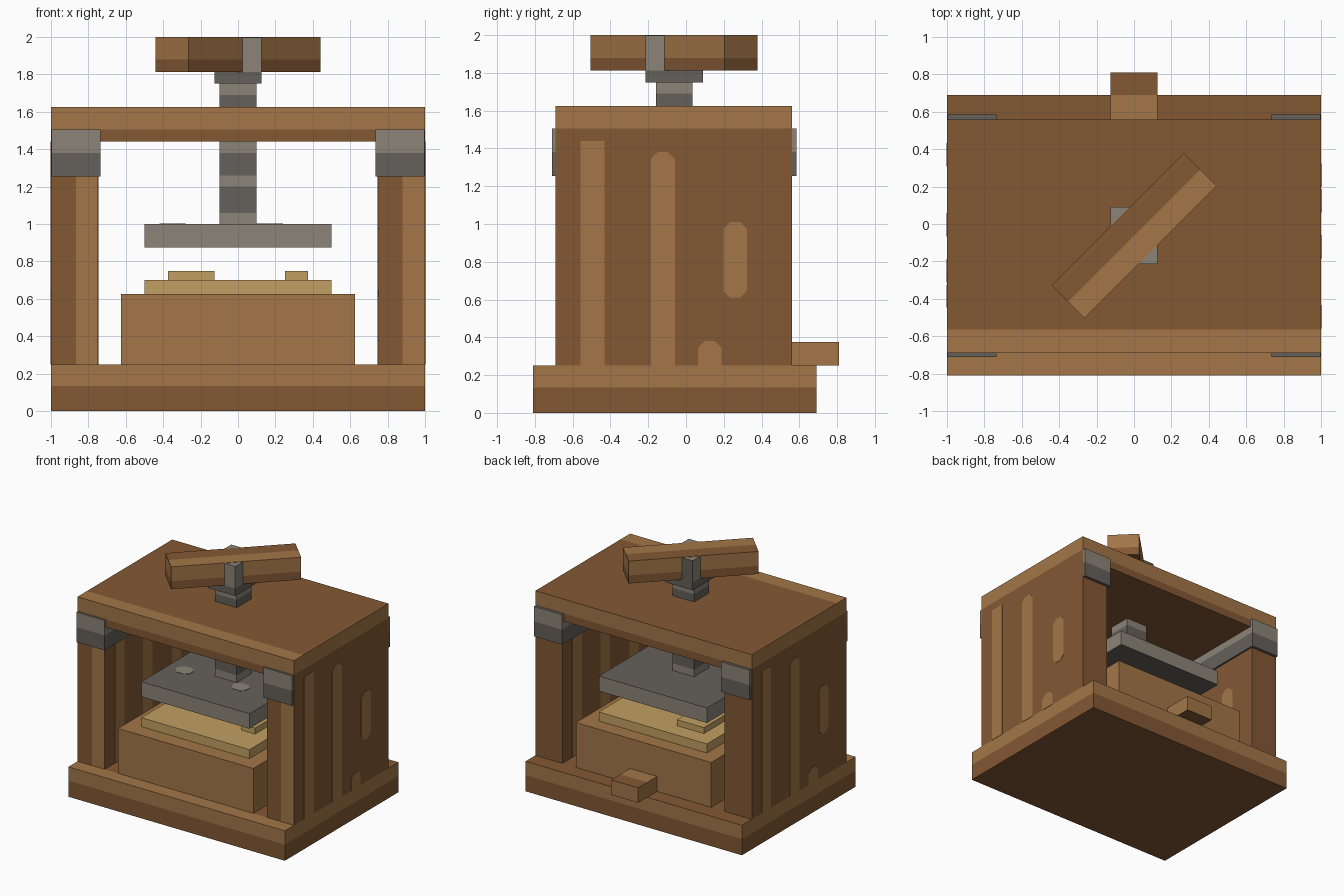
import bpy, bmesh, math
from mathutils import Matrix, Vector

if "Cube" in bpy.data.objects:
    bpy.data.objects.remove(bpy.data.objects["Cube"])


def material(name, rgb):
    lin = [((c / 255 + 0.055) / 1.055) ** 2.4 for c in rgb] + [1]
    m = bpy.data.materials.new(name)
    m.use_nodes = True
    m.diffuse_color = lin
    m.node_tree.nodes["Principled BSDF"].inputs["Base Color"].default_value = lin
    return m


light_wood = material("light_wood", (163, 118, 72))
dark_wood = material("dark_wood", (131, 88, 52))
light_metal = material("light_metal", (139, 132, 120))
dark_metal = material("dark_metal", (101, 96, 90))
wax = material("pale_wax", (193, 159, 98))
WOOD, METAL = (light_wood, dark_wood), (light_metal, dark_metal)
CY = -0.0625  # centre line of the press from front to back


def finish(name, bm, mats):
    me = bpy.data.meshes.new(name)
    bm.to_mesh(me)
    bm.free()
    for m in mats:
        me.materials.append(m)
    ob = bpy.data.objects.new(name, me)
    bpy.context.collection.objects.link(ob)
    return ob


def box(name, xs, ys, zs, mats, cuts=(), rule=None):
    """Box sliced at (axis, position) cuts; rule(centre, normal) is true for the dark tone."""
    lo, hi = (Vector(v) for v in zip(xs, ys, zs))
    bm = bmesh.new()
    bmesh.ops.create_cube(bm, size=1)
    for v in bm.verts:
        v.co = (lo + hi) / 2 + v.co * (hi - lo)
    for axis, pos in cuts:
        n = Vector((0, 0, 0))
        n[axis] = 1
        bmesh.ops.bisect_plane(bm, geom=bm.verts[:] + bm.edges[:] + bm.faces[:],
                               plane_co=n * pos, plane_no=n)
    bm.normal_update()
    for f in bm.faces:
        f.material_index = int(bool(rule and rule(f.calc_center_median(), f.normal)))
    return finish(name, bm, mats)


def inlay(name, size, low_cut, high_cut, matrix, mat):
    """Thin plate with optionally clipped bottom and top corners."""
    w, h, c = size[0] / 2, size[1] / 2, 0.035
    pts = []
    for sx, sy in ((-1, -1), (1, -1), (1, 1), (-1, 1)):
        if low_cut if sy < 0 else high_cut:
            pair = [(sx * w, sy * (h - c)), (sx * (w - c), sy * h)]
            pts += pair if sx * sy > 0 else pair[::-1]
        else:
            pts.append((sx * w, sy * h))
    bm = bmesh.new()
    # corner order does not depend on winding: normals are recalculated below
    pts.sort(key=lambda p: math.atan2(p[1] / h, p[0] / w))
    face = bm.faces.new([bm.verts.new((x, y, -0.003)) for x, y in pts])
    ext = bmesh.ops.extrude_face_region(bm, geom=[face])
    for v in ext["geom"]:
        if isinstance(v, bmesh.types.BMVert):
            v.co.z += 0.006
    bmesh.ops.recalc_face_normals(bm, faces=bm.faces)
    bm.transform(matrix)
    return finish(name, bm, [mat])


# Base and lid: light upper edge band, light strip along the front of the top
box("base", (-1, 1), (-0.81, 0.69), (0, 0.25), WOOD, [(2, 0.135), (1, -0.69)],
    lambda c, n: c.z < 0.135 or (n.z > 0.5 and c.y > -0.69))
box("lid", (-1, 1), (-0.69, 0.56), (1.44, 1.625), WOOD, [(2, 1.505), (1, -0.565)],
    lambda c, n: c.z < 1.505 or (n.z > 0.5 and c.y > -0.565))

# Side walls with two-tone front edge, metal bracket and grain inlays
grain = [  # y, z bottom, z top, clipped bottom, clipped top
    (-0.495, 0.25, 1.44, False, False),
    (-0.122, 0.25, 1.38, False, True),
    (0.125, 0.25, 0.38, False, True),
    (0.26, 0.61, 1.01, True, True),
]
upright = Matrix(((0, 0, 1, 0), (1, 0, 0, 0), (0, 1, 0, 0), (0, 0, 0, 1)))
for side, s, split in (("left", 1, 0.88), ("right", -1, -0.865)):
    box(side + "_wall", sorted((s, s * 0.75)), (-0.69, 0.56), (0.25, 1.44), WOOD, [(0, split)],
        lambda c, n: not (n.y < -0.5 and c.x > split))
    box(side + "_bracket", sorted((s * 0.997, s * 0.735)), (-0.71, 0.585), (1.255, 1.505),
        METAL, [(2, 1.38)], lambda c, n: c.z < 1.38 or n.z > 0.5)
    for face, x in (("outer", s), ("inner", s * 0.75)):
        facing_left = (face == "outer") == (s > 0)
        for i, (y, z0, z1, low, high) in enumerate(grain):
            y = y if facing_left else 2 * CY - y
            inlay(f"{side}_{face}_grain_{i + 1}", (0.125, z1 - z0), low, high,
                  Matrix.Translation((x, y, (z0 + z1) / 2)) @ upright, light_wood)

# Pressing block, drain spout and moulded slab
box("pressing_block", (-0.625, 0.625), (-0.69, 0.56), (0.25, 0.625), WOOD)
box("spout", (-0.125, 0.125), (0.56, 0.81), (0.25, 0.375), WOOD, [(1, 0.69)],
    lambda c, n: abs(n.z) > 0.5 and c.y > 0.69)
box("slab", (-0.5, 0.5), (-0.5625, 0.4375), (0.625, 0.7), [wax])
box("wide_raised_pad", (-0.375, -0.125), (-0.06, 0.3), (0.7, 0.75), [wax])
box("narrow_raised_pad", (0.25, 0.375), (-0.31, 0.1), (0.7, 0.75), [wax])

# Metal pressing plate with two rivet spots
box("pressing_plate", (-0.5, 0.5), (-0.5625, 0.4375), (0.875, 1), METAL, (),
    lambda c, n: abs(n.z) > 0.5)
for i, x in enumerate((-0.35, 0.17)):
    inlay(f"plate_spot_{i + 1}", (0.14, 0.12), True, True,
          Matrix.Translation((x, -0.21, 1)), light_metal)

# Screw with alternating thread bands
bands = (1.06, 1.2, 1.26, 1.38, 1.44, 1.69)
box("screw", (-0.1, 0.1), (-0.16, 0.035), (1, 1.75), METAL, [(2, z) for z in bands],
    lambda c, n: sum(c.z > z for z in bands) % 2 == 1)

# Hub and diagonal handle bar
box("hub", (-0.125, 0.125), (-0.215, 0.09), (1.75, 1.997), METAL, [(2, 1.8125)],
    lambda c, n: c.z < 1.8125 or n.y > 0.5)
handle = box("handle", (-0.5, 0.5), (-0.125, 0.125), (1.8125, 2), WOOD, [(2, 1.88), (1, 0)],
             lambda c, n: c.z < 1.88 or (n.z > 0.5 and c.y > 0))
handle.rotation_euler.z = math.radians(45)
handle.location.y = CY
